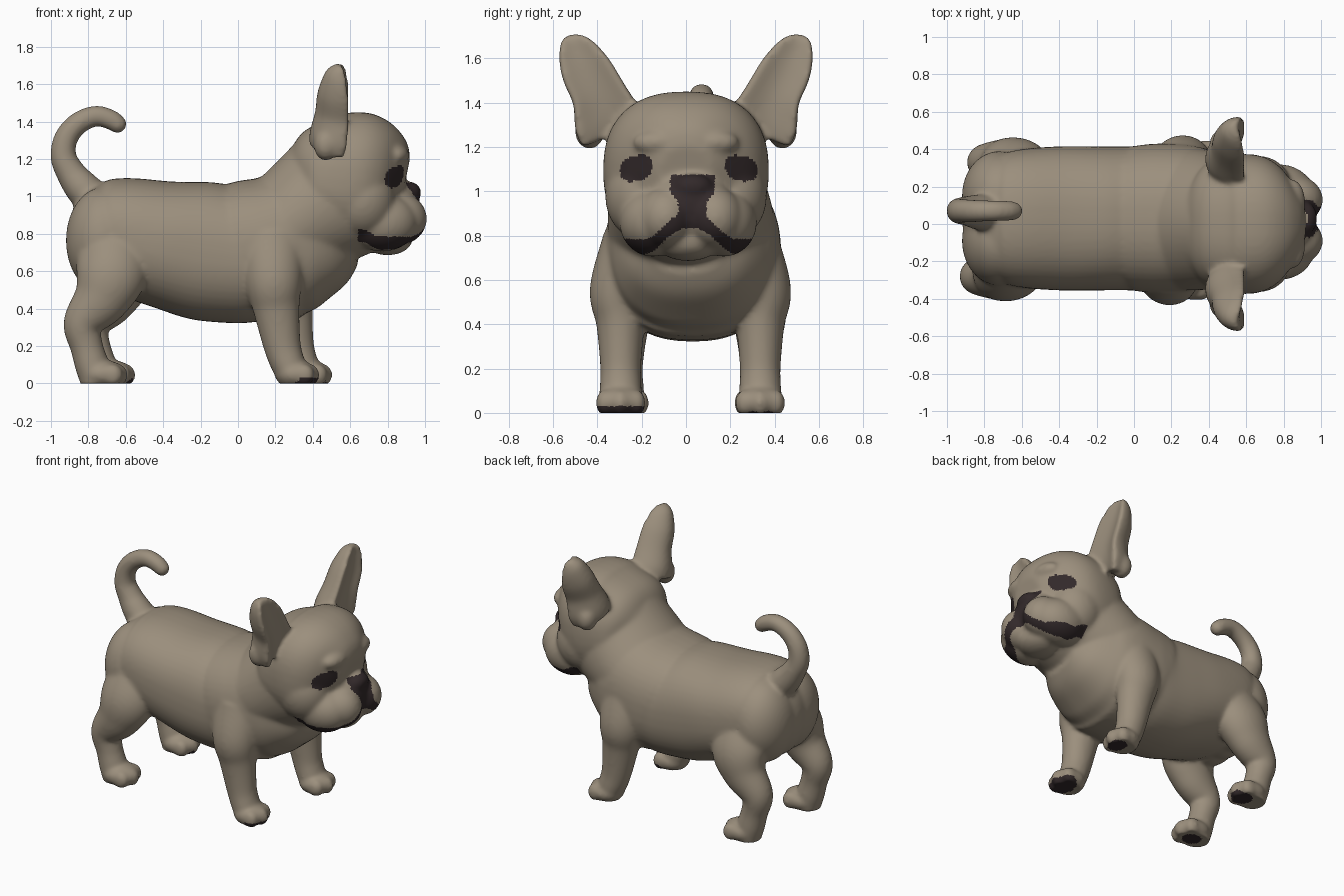
import bpy, bmesh, math
from mathutils import Vector, Matrix

if "Cube" in bpy.data.objects:
    bpy.data.objects.remove(bpy.data.objects["Cube"])

X, Y, Z = Vector((1, 0, 0)), Vector((0, 1, 0)), Vector((0, 0, 1))
bm = bmesh.new()


def material(name, rgb):
    m = bpy.data.materials.new(name)
    m.diffuse_color = (*rgb, 1)
    m.use_nodes = True
    m.node_tree.nodes["Principled BSDF"].inputs["Base Color"].default_value = m.diffuse_color
    return m


def blob(x, y, z, rx, ry, rz):
    """Ellipsoid."""
    mat = Matrix.Translation((x, y, z)) @ Matrix.Diagonal((rx, ry, rz, 1))
    bmesh.ops.create_icosphere(bm, subdivisions=4, radius=1, matrix=mat)


def tube(points, ref, power=2.0, cup=False, steps=6, n=48):
    """Smooth loft through (x, y, z, side radius, other radius) sections."""
    p = [Vector(q) for q in points]
    p = [p[0] * 2 - p[1]] + p + [p[-1] * 2 - p[-2]]
    path = []
    for i in range(1, len(p) - 2):
        a, b, c, d = p[i - 1:i + 3]
        for k in range(steps):
            t = k / steps
            path.append(0.5 * (2 * b + (c - a) * t + (2 * a - 5 * b + 4 * c - d) * t ** 2
                               + (3 * b - a - 3 * c + d) * t ** 3))
    path.append(p[-2])
    rings = []
    for i, q in enumerate(path):
        lo, hi = path[max(i - 1, 0)], path[min(i + 1, len(path) - 1)]
        t = Vector(hi[:3]) - Vector(lo[:3])
        t.normalize()
        s = ref.cross(t).normalized()
        nrm = t.cross(s)
        ra, rb = max(q[3], 0.006), max(q[4], 0.006)
        ring = []
        for k in range(n):
            w = 2 * math.pi * k / n
            c, v = math.cos(w), math.sin(w)
            c = math.copysign(abs(c) ** (2 / power), c)
            v = math.copysign(abs(v) ** (2 / power), v)
            if cup:  # hollow towards the front
                v = (v * .75 if v < 0 else v * .4) + .45 * c * c - .1
            ring.append(bm.verts.new(Vector(q[:3]) + s * ra * c + nrm * rb * v))
        rings.append(ring)
    for r0, r1 in zip(rings, rings[1:]):
        for k in range(n):
            bm.faces.new((r0[k], r0[(k + 1) % n], r1[(k + 1) % n], r1[k]))
    bm.faces.new(rings[0][::-1])
    bm.faces.new(rings[-1])


# Torso, rump and neck
tube([(-.79, .03, .78, .30, .25), (-.7, .03, .783, .345, .295),
      (-.6, .03, .785, .37, .315), (-.4, .03, .745, .385, .34), (-.2, .03, .71, .385, .37),
      (-.02, .03, .69, .385, .368), (.06, .03, .705, .395, .382), (.15, .03, .715, .40, .385),
      (.3, .03, .74, .39, .39), (.42, .02, .74, .35, .34), (.53, .01, .74, .28, .24),
      (.62, 0, .75, .17, .12)], Z, 2.35)
for y in (-.09, .03, .15):
    blob(-.72, y, .765, .2, .24, .285)
tube([(.18, .03, .75, .38, .3), (.35, .02, .88, .375, .32), (.52, 0, 1.0, .35, .36)], Z)

# Head
tube([(.29, 0, 1.12, .2, .14), (.38, 0, 1.12, .32, .26), (.5, 0, 1.1, .365, .335),
      (.65, 0, 1.09, .37, .36), (.76, 0, 1.08, .32, .33), (.84, 0, 1.07, .22, .26),
      (.89, 0, 1.06, .12, .15)], Z, 2.4)
blob(.82, .02, .93, .155, .19, .18)           # muzzle
blob(.80, .01, .775, .135, .15, .09)          # chin
blob(.915, .03, 1.02, .065, .09, .06)         # nose
for s in (-1, 1):
    blob(.86, .02 + s * .11, .88, .15, .13, .14)     # upper lip
    blob(.77, .01 + s * .16, .86, .19, .15, .155)    # jowl
    blob(.66, s * .2, .98, .18, .165, .2)            # cheek
    blob(.845, s * .12, 1.22, .07, .12, .06)         # brow
    # Ear with its lower lobe
    tube([(.495, s * .33, 1.26, .15, .14), (.51, s * .355, 1.33, .155, .15),
          (.525, s * .395, 1.44, .125, .135), (.53, s * .452, 1.55, .115, .125),
          (.535, s * .492, 1.635, .09, .095), (.54, s * .511, 1.683, .06, .065),
          (.54, s * .517, 1.708, .03, .03)], X, 2.6, cup=True)
    blob(.47, s * .435, 1.275, .065, .068, .085)

# Legs and feet
FEET = []


def leg(sections, dx, y, foot_x, foot_r, pad):
    tube([(x + dx, y + inset * (-1 if y > 0 else 1), z, a, b)
          for x, inset, z, a, b in sections], X)
    fx = foot_x + dx
    blob(fx, y, .05, foot_r, .112, .075)
    for d in (-.07, 0, .07):                          # toes
        blob(fx + foot_r * .62 - abs(d) * .4, y + d, .045, .055, .043, .06)
    FEET.append((fx + pad[0], y, pad[1], pad[2]))


FRONT = [(.18, .06, .78, .14, .18), (.19, .0, .55, .14, .155), (.205, 0, .4, .11, .125),
         (.237, 0, .2, .092, .10), (.272, 0, .09, .095, .09), (.30, 0, .0, .08, .07)]
HIND = [(-.66, .1, .74, .15, .19), (-.68, .02, .58, .15, .19), (-.735, 0, .45, .125, .15),
        (-.83, 0, .32, .1, .105), (-.81, 0, .2, .085, .088), (-.78, 0, .09, .09, .09),
        (-.765, 0, -.02, .08, .07)]
leg(FRONT, 0, -.295, .31, .115, (.05, .085, .11))
leg(FRONT, .07, .335, .31, .115, (.04, .06, .07))
leg(HIND, 0, -.28, -.72, .125, (0, .065, .06))
leg(HIND, .04, .33, -.72, .125, (.05, .07, .07))

# Curled tail
tube([(-.79, .06, 1.0, .1, .1), (-.845, .065, 1.06, .092, .092), (-.89, .07, 1.12, .08, .08),
      (-.933, .07, 1.21, .07, .07), (-.92, .07, 1.31, .064, .064), (-.855, .07, 1.39, .06, .06),
      (-.76, .07, 1.43, .056, .056), (-.68, .07, 1.41, .054, .054),
      (-.645, .07, 1.387, .05, .05)], Y)
blob(-.645, .07, 1.387, .05, .05, .05)

# Fuse all parts into one smooth skin
bmesh.ops.recalc_face_normals(bm, faces=bm.faces)
raw = bpy.data.meshes.new("dog_parts")
bm.to_mesh(raw)
bm.free()
dog = bpy.data.objects.new("dog", raw)
bpy.context.collection.objects.link(dog)
rm = dog.modifiers.new("fuse", 'REMESH')
rm.mode = 'VOXEL'
rm.voxel_size = .012
sm = dog.modifiers.new("soften", 'SMOOTH')
sm.factor = .5
sm.iterations = 14
deps = bpy.context.evaluated_depsgraph_get()
skin = bpy.data.meshes.new_from_object(dog.evaluated_get(deps))
dog.modifiers.clear()
dog.data = skin
skin.name = "dog"
bpy.data.meshes.remove(raw)
for v in skin.vertices:                               # flat soles
    v.co.z = max(v.co.z, 0)

skin.materials.clear()
skin.materials.append(material("taupe fur", (.33, .275, .205)))
skin.materials.append(material("dark brown", (.032, .022, .023)))


def ramp(t):
    t = min(max(t, 0), 1)
    return t * t * (3 - 2 * t)


def is_dark(c):
    x, y, z = c
    if z < .03:                                       # paw pads
        return any(((x - fx) / rx) ** 2 + ((y - fy) / ry) ** 2 < 1 for fx, fy, rx, ry in FEET)
    for ey in (-.225, .25):                           # eyes, drooping outwards
        u, w = y - ey, z - 1.104 + .15 * (abs(y) - abs(ey))
        if x > .7 and (abs(u) / .073) ** 2.4 + (abs(w) / .058) ** 2.4 < 1:
            return True
    if x > .87 and .85 < z < 1.075:                   # nose and stripe below it
        if abs(y - .03) < .065 + .037 * ramp((z - .94) / .07):
            return True
    mouth = .865 - .115 * ramp((abs(y - .02) - .03) / .18) + .04 * ramp((.76 - x) / .1)
    return x > .64 and abs(z - mouth) < .034          # mouth


for f in skin.polygons:
    f.use_smooth = True
    f.material_index = int(is_dark(f.center))
